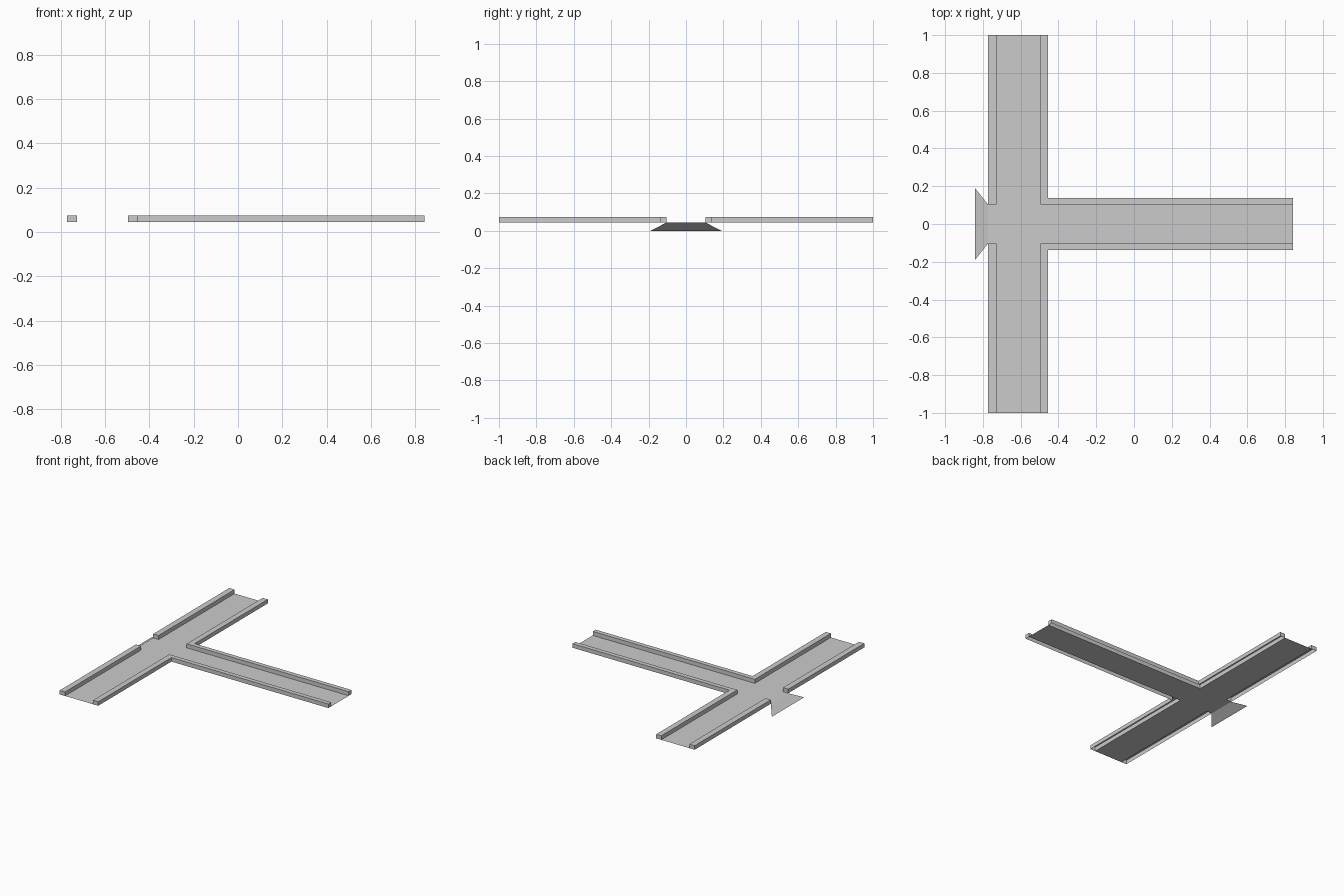
import bpy
import bmesh

cube = bpy.data.objects.get("Cube")
if cube:
    bpy.data.objects.remove(cube, do_unlink=True)

# Main dimensions
FLOOR, TOP = 0.045, 0.075
OUT, IN = -0.772, -0.728          # outer wall
SIDE_IN, SIDE_OUT = -0.496, -0.454  # branch-side wall
END = 0.842
HALF, HALF_OUT = 0.103, 0.137     # branch half widths

grey = bpy.data.materials.new("concrete_grey")
grey.use_nodes = True
colour = (0.6, 0.6, 0.6, 1)
grey.diffuse_color = colour
grey.node_tree.nodes["Principled BSDF"].inputs["Base Color"].default_value = colour


def finish(name, bm):
    mesh = bpy.data.meshes.new(name)
    bm.to_mesh(mesh)
    bm.free()
    mesh.materials.append(grey)
    obj = bpy.data.objects.new(name, mesh)
    bpy.context.collection.objects.link(obj)
    return obj


def sheet(name, points):
    """Single flat face."""
    bm = bmesh.new()
    face = bm.faces.new([bm.verts.new(p) for p in points])
    face.normal_update()
    if face.normal.z < 0:
        face.normal_flip()
    return finish(name, bm)


def wall(name, outline, mirror):
    """Raised kerb with an open underside."""
    bm = bmesh.new()
    low = [bm.verts.new((x, y * mirror, FLOOR)) for x, y in outline]
    high = [bm.verts.new((x, y * mirror, TOP)) for x, y in outline]
    n = len(outline)
    for i in range(n):
        j = (i + 1) % n
        bm.faces.new((low[i], low[j], high[j], high[i]))
    bm.faces.new(high)
    if mirror < 0:
        bmesh.ops.reverse_faces(bm, faces=bm.faces[:])
    return finish(name, bm)


# Floor: T-shaped sheet with a doorway tab on the ramp side
half = [(IN, 1), (SIDE_IN, 1), (SIDE_IN, HALF), (END, HALF)]
tab = [(OUT, HALF), (IN, HALF)]
outline = tab + half
outline += [(x, -y) for x, y in reversed(outline)]
sheet("floor", [(x, y, FLOOR) for x, y in outline])

# Flared ramp down to the ground
sheet("entry_ramp", [(OUT, HALF, FLOOR), (-END, 0.19, 0),
                     (-END, -0.19, 0), (OUT, -HALF, FLOOR)])

# Walls, mirrored front and back (outlines run counter-clockwise)
straight = [(OUT, HALF), (IN, HALF), (IN, 1), (OUT, 1)]
corner = [(SIDE_IN, HALF), (END, HALF), (END, HALF_OUT),
          (SIDE_OUT, HALF_OUT), (SIDE_OUT, 1), (SIDE_IN, 1)]
for label, side in (("back", 1), ("front", -1)):
    wall(label + "_outer_wall", straight, side)
    wall(label + "_corner_wall", corner, side)
